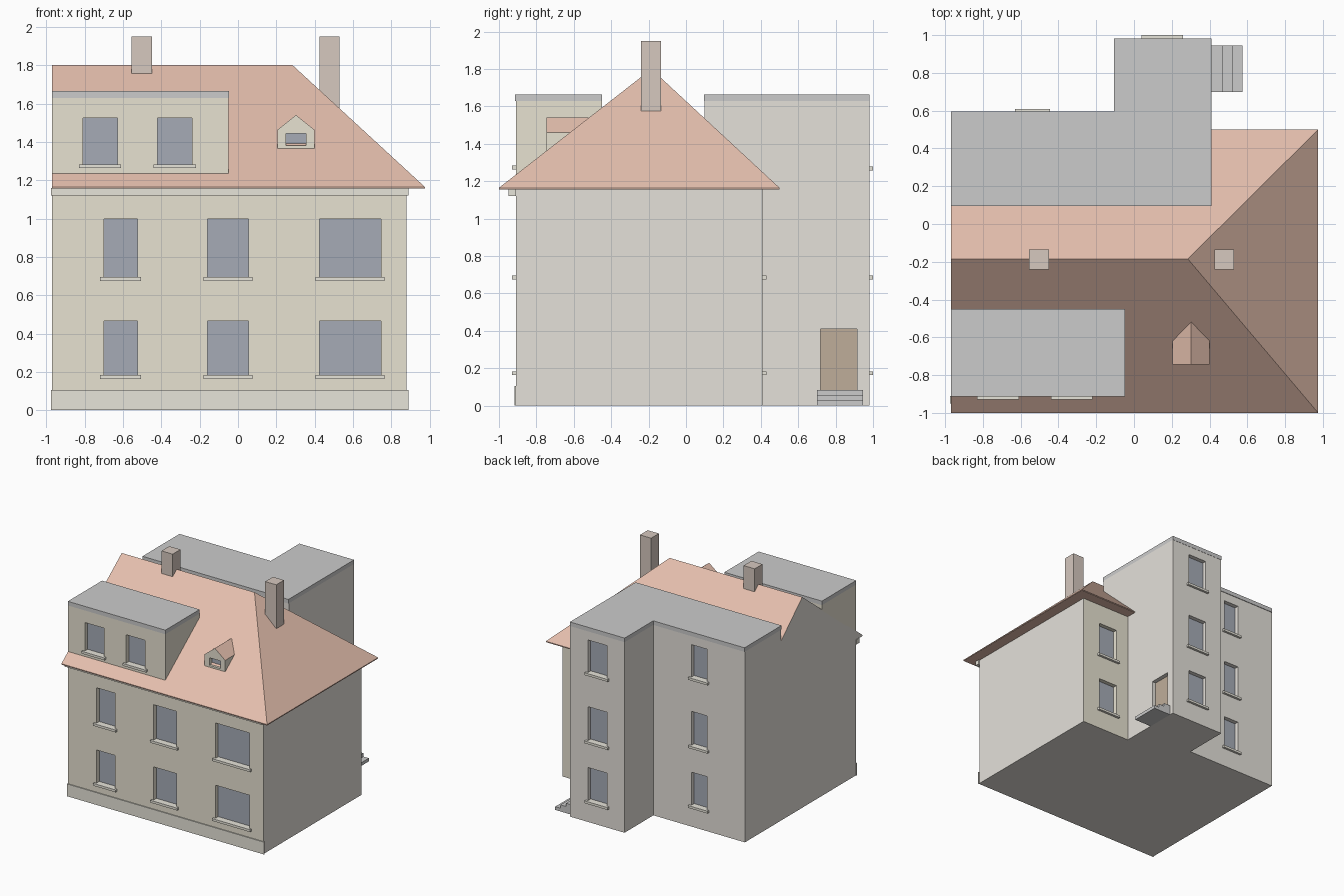
import bpy, bmesh
from mathutils import Vector

if "Cube" in bpy.data.objects:
    bpy.data.objects.remove(bpy.data.objects["Cube"])


def mat(name, r, g, b):
    m = bpy.data.materials.new(name)
    m.diffuse_color = (r, g, b, 1)
    m.use_nodes = True
    m.node_tree.nodes["Principled BSDF"].inputs["Base Color"].default_value = m.diffuse_color
    return m


BEIGE = mat("beige_render", 0.80, 0.76, 0.64)
WALL = mat("grey_render", 0.78, 0.75, 0.70)
TRIM = mat("trim", 0.80, 0.78, 0.70)
TILE = mat("roof_tile", 0.78, 0.52, 0.42)
FLAT = mat("flat_roof", 0.60, 0.60, 0.62)
GLASS = mat("window_glass", 0.38, 0.41, 0.47)
BRICK = mat("chimney_brick", 0.67, 0.58, 0.52)
WOOD = mat("door_wood", 0.52, 0.42, 0.32)
STONE = mat("step_stone", 0.66, 0.66, 0.65)


def finish(name, bm, mats, pick=None):
    """Turn a bmesh into an object; pick(normal) selects the material slot."""
    bmesh.ops.recalc_face_normals(bm, faces=bm.faces)
    bm.normal_update()
    if pick:
        for f in bm.faces:
            f.material_index = pick(f.normal)
    me = bpy.data.meshes.new(name)
    bm.to_mesh(me)
    bm.free()
    for m in mats:
        me.materials.append(m)
    ob = bpy.data.objects.new(name, me)
    bpy.context.collection.objects.link(ob)
    return ob


def prism(name, pts, axis, a, b, mats, pick=None):
    """Extrude a 2D profile along an axis from a to b."""
    def place(p, t):
        return {"x": (t, p[0], p[1]), "y": (p[0], t, p[1]), "z": (p[0], p[1], t)}[axis]
    bm = bmesh.new()
    f = bm.faces.new([bm.verts.new(place(p, a)) for p in pts])
    ext = bmesh.ops.extrude_face_region(bm, geom=[f])["geom"]
    bmesh.ops.translate(bm, vec=Vector(place((0, 0), b - a)),
                        verts=[v for v in ext if isinstance(v, bmesh.types.BMVert)])
    return finish(name, bm, mats, pick)


def box(name, x0, x1, y0, y1, z0, z1, *mats, pick=None):
    return prism(name, [(x0, y0), (x1, y0), (x1, y1), (x0, y1)], "z", z0, z1, mats, pick)


def cut(ob, *dims):
    """Carve a box-shaped recess out of a wall."""
    tool = box("cutter", *dims)
    tool.hide_render = True
    mod = ob.modifiers.new("recess", "BOOLEAN")
    mod.operation, mod.solver, mod.object = "DIFFERENCE", "EXACT", tool
    bpy.context.view_layer.objects.active = ob
    bpy.ops.object.modifier_apply(modifier=mod.name)
    bpy.data.objects.remove(tool, do_unlink=True)


DEPTH = 0.04


def window(ob, name, y, s, x0, x1, z0, z1, sill=True):
    """Recessed window in a wall at y, facing s (-1 front, +1 back)."""
    inner = y - s * DEPTH
    cut(ob, x0, x1, *sorted((inner, y + s * 0.05)), z0, z1)
    box(name + "_glass", x0, x1, *sorted((inner - s * 0.003, inner + s * 0.004)), z0, z1, GLASS)
    if sill:
        box(name + "_sill", x0 - 0.02, x1 + 0.02, *sorted((y - s * DEPTH, y + s * 0.02)),
            z0 - 0.017, z0 + 0.003, TRIM)


L, EAVE, TOP = -0.97, 1.165, 1.63

# Main house body, plinth and cornice
main = box("main_walls", L, 0.88, -0.91, 0.41, 0, EAVE, BEIGE, WALL,
           pick=lambda n: 0 if abs(n.y) > 0.5 else 1)
box("plinth", -0.975, 0.89, -0.918, -0.91, 0, 0.105, TRIM)
box("cornice", -0.975, 0.89, -0.95, -0.91, 1.12, 1.16, TRIM)

# Rear wings: upper part rests on the back slope of the roof
low = [(0.10, TOP), (0.10, 1.525), (0.41, 1.24), (0.41, 0)]
rear_left = prism("rear_left_wing", low + [(0.59, 0), (0.59, TOP)], "x", L, -0.105, [WALL])
rear_right = prism("rear_right_wing", low + [(0.98, 0), (0.98, TOP)], "x", -0.105, 0.41, [WALL])
prism("rear_flat_roof", [(L, 0.095), (0.41, 0.095), (0.41, 0.982), (-0.107, 0.982),
                         (-0.107, 0.595), (L, 0.595)], "z", TOP, 1.665, [FLAT])

# Tiled roof: gable on the left, hip on the right
bm = bmesh.new()
rect = [(L, -1), (0.975, -1), (0.975, 0.5), (L, 0.5)]
b = [bm.verts.new((x, y, 1.157)) for x, y in rect]
t = [bm.verts.new((x, y, EAVE)) for x, y in rect]
r0, r1 = bm.verts.new((L, -0.185, 1.80)), bm.verts.new((0.285, -0.185, 1.80))
faces = [b, (t[0], t[1], r1, r0), (t[1], t[2], r1), (t[2], t[3], r0, r1),
         (b[3], b[0], t[0], r0, t[3])]
faces += [(b[i], b[i + 1], t[i + 1], t[i]) for i in range(3)]
for f in faces:
    bm.faces.new(f)
finish("tiled_roof", bm, [TILE, WALL], lambda n: 1 if n.x < -0.9 else 0)

# Large front dormer with flat roof
dormer = prism("front_dormer", [(-0.91, 1.225), (-0.45, 1.585), (-0.45, TOP), (-0.91, TOP)],
               "x", L, -0.05, [BEIGE])
box("front_dormer_roof", L, -0.048, -0.913, -0.45, TOP, 1.665, FLAT)

# Small gabled dormer
small = prism("small_dormer", [(0.205, 1.365), (0.40, 1.365), (0.40, 1.462), (0.3025, 1.54),
                               (0.205, 1.462)], "y", -0.745, -0.52, [BEIGE, TILE],
              lambda n: 1 if n.z > 0.3 else 0)
window(small, "small_dormer", -0.745, -1, 0.25, 0.355, 1.38, 1.445, sill=False)

# Front and dormer windows
for i, (x0, x1) in enumerate([(-0.70, -0.525), (-0.16, 0.055), (0.425, 0.745)]):
    for j, (z0, z1) in enumerate([(0.18, 0.465), (0.692, 0.997)]):
        window(main, f"front_window_{i}_{j}", -0.91, -1, x0, x1, z0, z1)
for i, x0 in enumerate((-0.81, -0.42)):
    window(dormer, f"dormer_window_{i}", -0.91, -1, x0, x0 + 0.18, 1.28, 1.525)

# Back windows on each floor
for j, (z0, z1) in enumerate([(0.18, 0.465), (0.692, 0.985), (1.275, 1.555)]):
    window(rear_left, f"rear_left_window_{j}", 0.59, 1, -0.61, -0.465, z0, z1)
    window(rear_right, f"rear_right_window_{j}", 0.98, 1, 0.06, 0.24, z0, z1)
    if j < 2:
        window(main, f"rear_main_window_{j}", 0.41, 1, 0.53, 0.71, z0, z1)

# Side door with three steps
cut(rear_right, 0.37, 0.45, 0.72, 0.915, 0.085, 0.41)
box("door", 0.367, 0.374, 0.72, 0.915, 0.085, 0.41, WOOD)
prism("door_steps", [(0.41, 0), (0.575, 0), (0.575, 0.028), (0.525, 0.028), (0.525, 0.057),
                     (0.472, 0.057), (0.472, 0.085), (0.41, 0.085)], "y", 0.70, 0.945, [STONE])

# Chimneys
for name, x, z in (("left_chimney", -0.555, 1.70), ("right_chimney", 0.425, 1.55)):
    box(name, x, x + 0.105, -0.24, -0.135, z, 1.95, BRICK)
